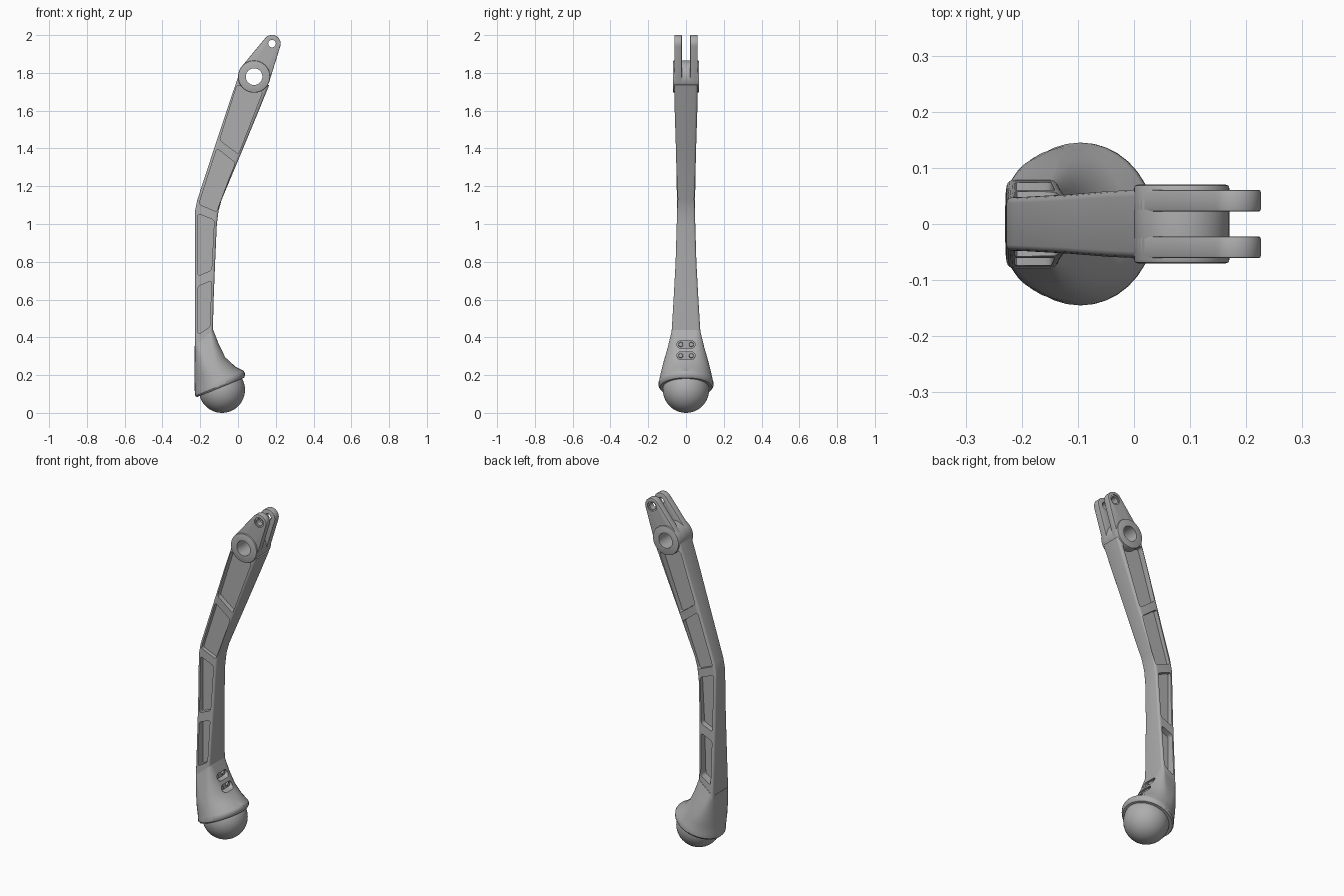
import bpy, bmesh, math
from mathutils import Vector, Matrix

if "Cube" in bpy.data.objects:
    bpy.data.objects.remove(bpy.data.objects["Cube"])

grey = bpy.data.materials.new("grey")
grey.diffuse_color = (0.42, 0.42, 0.42, 1)
grey.use_nodes = True
grey.node_tree.nodes["Principled BSDF"].inputs["Base Color"].default_value = grey.diffuse_color


def finish(bm, name, angle=30):
    bmesh.ops.recalc_face_normals(bm, faces=bm.faces)
    me = bpy.data.meshes.new(name)
    bm.to_mesh(me)
    bm.free()
    ob = bpy.data.objects.new(name, me)
    bpy.context.collection.objects.link(ob)
    me.materials.append(grey)
    smooth(ob, angle)
    return ob


def smooth(ob, angle=30):
    bpy.ops.object.select_all(action='DESELECT')
    ob.select_set(True)
    bpy.context.view_layer.objects.active = ob
    bpy.ops.object.shade_smooth_by_angle(angle=math.radians(angle))


def loft(name, stations, n):
    """Each station: left x, z, right x, z, half depth, corner radii as fractions."""
    bm = bmesh.new()
    rings = []
    for lx, lz, rx, rz, h, ku, kv in stations:
        L, R = Vector((lx, 0, lz)), Vector((rx, 0, rz))
        mid, u = (L + R) / 2, (R - L).normalized()
        w = (R - L).length / 2
        cu, cv = w * ku, h * kv
        ring = []
        for q, (su, sv) in enumerate(((1, 1), (-1, 1), (-1, -1), (1, -1))):
            for i in range(n):
                a = math.pi / 2 * (q + (i + 0.02) / (n - 0.96))
                pu = su * (w - cu) + cu * math.cos(a)
                pv = sv * (h - cv) + cv * math.sin(a)
                ring.append(bm.verts.new(mid + u * pu + Vector((0, pv, 0))))
        rings.append(ring)
    for a, b in zip(rings, rings[1:]):
        for i in range(len(a)):
            j = (i + 1) % len(a)
            bm.faces.new((a[i], a[j], b[j], b[i]))
    bm.faces.new(rings[0])
    bm.faces.new(rings[-1])
    return finish(bm, name)


def prism(name, pts, y0, y1, round_r=0, bevel=0):
    """Extrude an x-z outline along y."""
    bm = bmesh.new()
    f = bm.faces.new([bm.verts.new((x, y0, z)) for x, z in pts])
    if round_r:
        bmesh.ops.bevel(bm, geom=bm.verts[:], offset=round_r, segments=4,
                        affect='VERTICES', profile=0.5)
        f = bm.faces[:][0]
    ext = bmesh.ops.extrude_face_region(bm, geom=[f])
    bmesh.ops.translate(bm, vec=(0, y1 - y0, 0),
                        verts=[v for v in ext['geom'] if isinstance(v, bmesh.types.BMVert)])
    if bevel:
        es = [e for e in bm.edges if abs(e.verts[0].co.y - e.verts[1].co.y) < 1e-6]
        bmesh.ops.bevel(bm, geom=es, offset=bevel, segments=2, affect='EDGES', profile=0.5)
    return finish(bm, name)


def arc(c, r, a0, a1, n):
    return [(c[0] + r * math.cos(a0 + (a1 - a0) * i / n),
             c[1] + r * math.sin(a0 + (a1 - a0) * i / n)) for i in range(n + 1)]


def cut(ob, cutters):
    for c in cutters:
        m = ob.modifiers.new("cut", 'BOOLEAN')
        m.operation, m.solver, m.object = 'DIFFERENCE', 'EXACT', c
    dg = bpy.context.evaluated_depsgraph_get()
    me = bpy.data.meshes.new_from_object(ob.evaluated_get(dg))
    ob.modifiers.clear()
    ob.data = me
    smooth(ob)


BOSS, TIP = (0.085, 1.78), (0.18, 1.955)
TAU = 2 * math.pi

# bent arm
arm = loft("arm", [(*s, 0.22, 0.22) for s in (
    (-0.228, 0.33, -0.135, 0.41, 0.078),
    (-0.228, 0.36, -0.133, 0.44, 0.076),
    (-0.228, 0.55, -0.129, 0.60, 0.066),
    (-0.228, 0.78, -0.121, 0.80, 0.055),
    (-0.228, 1.00, -0.112, 1.00, 0.049),
    (-0.227, 1.07, -0.103, 1.07, 0.048),
    (-0.215, 1.13, -0.086, 1.13, 0.048),
    (-0.128, 1.395, 0.013, 1.366, 0.053),
    (-0.050, 1.63, 0.110, 1.60, 0.060),
    (0.008, 1.80, 0.165, 1.735, 0.063))], 5)

# side pockets, separated by ribs
cutters = []
for p in (((-0.005, 1.735), (0.13, 1.70), (0.002, 1.37), (-0.097, 1.445)),
          ((-0.112, 1.40), (-0.015, 1.325), (-0.113, 1.065), (-0.207, 1.105)),
          ((-0.212, 1.055), (-0.126, 1.02), (-0.140, 0.755), (-0.212, 0.725)),
          ((-0.212, 0.67), (-0.141, 0.70), (-0.148, 0.455), (-0.212, 0.415))):
    for s in (1, -1):
        cutters.append(prism("pocket_cutter", p, s * 0.026, s * 0.15, 0.012))

# pivot boss and fork plates
boss = prism("pivot_boss", arc(BOSS, 0.085, 0, TAU * 47 / 48, 47), -0.07, 0.07, bevel=0.006)
d = math.atan2(TIP[1] - BOSS[1], TIP[0] - BOSS[0])
k = math.acos((0.085 - 0.046) / math.dist(BOSS, TIP))
hull = arc(TIP, 0.046, d - k, d + k, 16) + arc(BOSS, 0.085, d + k, d - k + TAU, 24)
forks = [prism("fork_plate", hull, s * 0.022, s * 0.061, bevel=0.004) for s in (1, -1)]

# bored holes
bore = prism("bore_cutter", arc(BOSS, 0.044, 0, TAU * 39 / 40, 39), -0.2, 0.2)
pin = prism("pin_cutter", arc(TIP, 0.02, 0, TAU * 23 / 24, 23), -0.2, 0.2)
sinks = [prism("sink_cutter", arc(TIP, 0.029, 0, TAU * 23 / 24, 23), s * 0.055, s * 0.2)
         for s in (1, -1)]
cut(arm, cutters + [bore])
cut(boss, [bore])
for f in forks:
    cut(f, [bore, pin] + sinks)

# flared foot housing with a tilted rim
housing = loft("foot_housing", [
    (-0.229, 0.355, -0.131, 0.438, 0.078, 0.35, 0.35),
    (-0.229, 0.30, -0.102, 0.365, 0.097, 0.6, 0.6),
    (-0.230, 0.24, -0.066, 0.295, 0.118, 0.8, 0.8),
    (-0.230, 0.17, -0.015, 0.245, 0.134, 0.93, 0.93),
    (-0.229, 0.122, 0.030, 0.222, 0.142, 1, 1),
    (-0.229, 0.115, 0.036, 0.212, 0.145, 1, 1),
    (-0.226, 0.090, 0.037, 0.198, 0.145, 1, 1),
    (-0.218, 0.083, 0.032, 0.186, 0.139, 1, 1)], 10)

# ball foot
bm = bmesh.new()
bmesh.ops.create_uvsphere(bm, u_segments=48, v_segments=24, radius=0.122,
                          matrix=Matrix.Translation((-0.085, 0, 0.122)))
finish(bm, "ball_foot")

# screw slots on the housing slope
slots = []
for z, x in ((0.362, -0.122), (0.303, -0.092)):
    out = arc((0.028, z), 0.02, -math.pi / 2, math.pi / 2, 10) + \
          arc((-0.028, z), 0.02, math.pi / 2, 1.5 * math.pi, 10)
    c = prism("slot_cutter", out, -0.15, -x)
    c.data.transform(Matrix.Rotation(math.pi / 2, 4, 'Z'))
    c.data.transform(Matrix.Translation((0, 0, 0)))
    # prism axis now runs along x: move its inner end onto the slot floor
    lo = min(v.co.x for v in c.data.vertices)
    c.data.transform(Matrix.Translation((x - lo, 0, 0)))
    slots.append(c)
    for y in (-0.028, 0.028):
        bm = bmesh.new()
        bmesh.ops.create_cone(bm, cap_ends=True, segments=20, radius1=0.013, radius2=0.011,
                              depth=0.012, matrix=Matrix.Translation((x + 0.004, y, z))
                              @ Matrix.Rotation(math.pi / 2, 4, 'Y'))
        finish(bm, "slot_screw")
cut(housing, slots)

# remove helpers
for c in cutters + sinks + slots + [bore, pin]:
    bpy.data.objects.remove(c)
